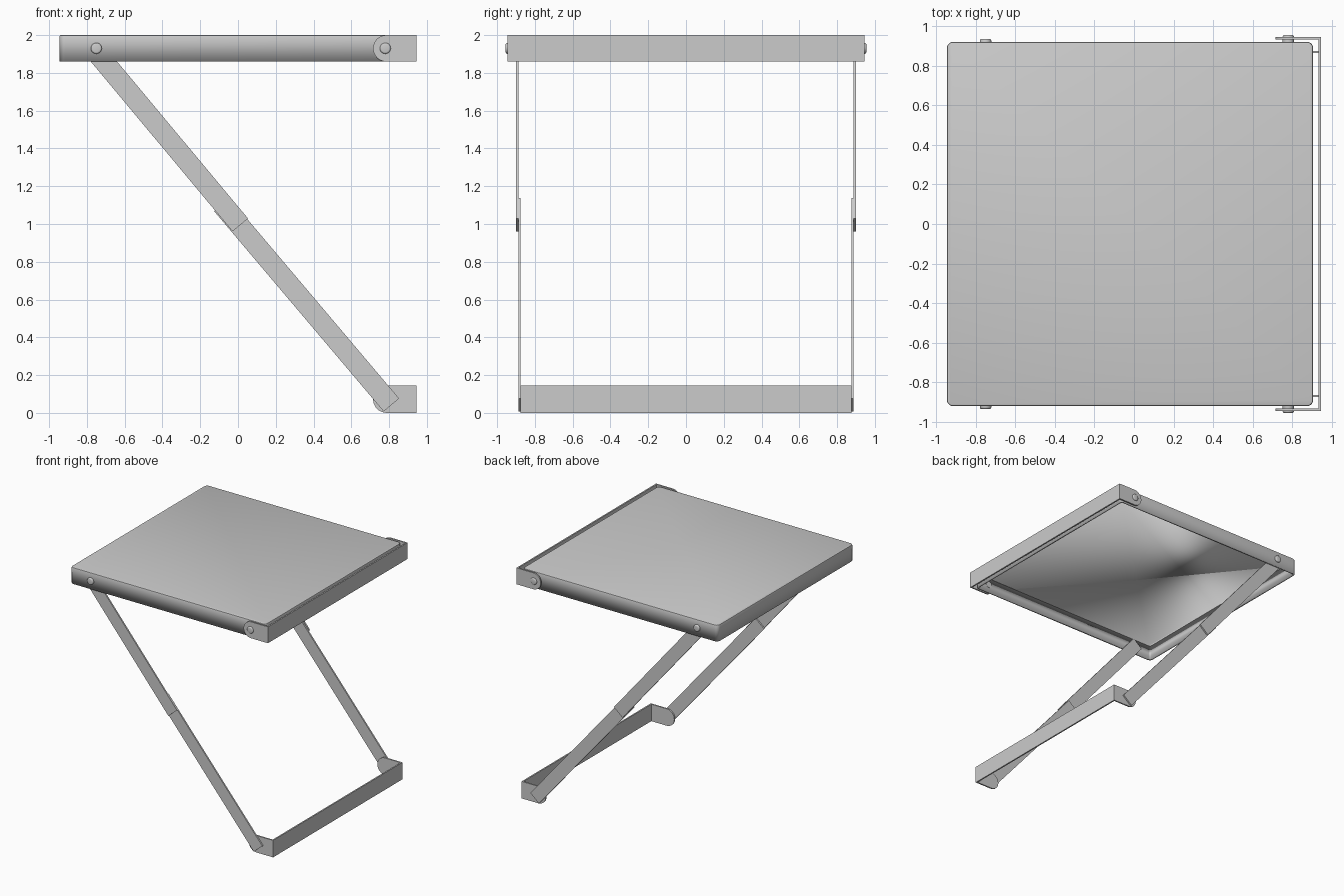
import bpy, bmesh, math
from mathutils import Vector, Matrix

if "Cube" in bpy.data.objects:
    bpy.data.objects.remove(bpy.data.objects["Cube"])


def finish(bm, name, smooth=True):
    bmesh.ops.recalc_face_normals(bm, faces=bm.faces)
    me = bpy.data.meshes.new(name)
    bm.to_mesh(me)
    bm.free()
    ob = bpy.data.objects.new(name, me)
    bpy.context.collection.objects.link(ob)
    if smooth:
        bpy.ops.object.select_all(action='DESELECT')
        ob.select_set(True)
        bpy.context.view_layer.objects.active = ob
        bpy.ops.object.shade_smooth_by_angle(angle=math.radians(35))
    return ob


def add_box(bm, lo, hi):
    lo, hi = Vector(lo), Vector(hi)
    size = hi - lo
    m = Matrix.Translation((lo + hi) / 2) @ Matrix.Diagonal((*size, 1))
    return bmesh.ops.create_cube(bm, size=1, matrix=m)["verts"]


def add_plate(bm, outline, y0, y1):
    """Extrude an x-z outline between two y values."""
    face = bm.faces.new([bm.verts.new((x, y0, z)) for x, z in outline])
    ext = bmesh.ops.extrude_face_region(bm, geom=[face])["geom"]
    vs = [g for g in ext if isinstance(g, bmesh.types.BMVert)]
    bmesh.ops.translate(bm, verts=vs, vec=(0, y1 - y0, 0))


# Tray top: open-bottomed shell with rounded corners
X0, X1, Y, Z0, Z1 = -0.945, 0.905, 0.92, 1.86, 2.0
bm = bmesh.new()
add_box(bm, (X0, -Y, Z0), (X1, Y, Z1))
upright = [e for e in bm.edges if abs(e.verts[0].co.z - e.verts[1].co.z) > 0.1]
bmesh.ops.bevel(bm, geom=upright, offset=0.03, segments=5, profile=0.5, affect='EDGES')
bottom = [f for f in bm.faces if all(v.co.z < Z0 + 0.001 for v in f.verts)]
bmesh.ops.delete(bm, geom=bottom, context='FACES')
rim = [e for e in bm.edges if all(v.co.z > Z1 - 0.001 for v in e.verts)]
bmesh.ops.bevel(bm, geom=rim, offset=0.008, segments=2, profile=0.5, affect='EDGES')
tray = finish(bm, "tray_top")
sol = tray.modifiers.new("thickness", 'SOLIDIFY')
sol.thickness = 0.015
sol.offset = -1
sol.use_even_offset = True


# U-shaped brackets: cross plate and two round-ended arms
def bracket(name, y_out, z0, height, t=0.012):
    r = height / 2
    cx, cz, xe = 0.715 + r, z0 + r, 0.945
    outline = [(xe, z0), (xe, z0 + height)]
    for i in range(17):
        a = math.pi / 2 + math.pi * i / 16
        outline.append((cx + r * math.cos(a), cz + r * math.sin(a)))
    bm = bmesh.new()
    for s in (-1, 1):
        add_plate(bm, outline, s * y_out, s * (y_out - t))
    add_box(bm, (xe - t, -y_out + t, z0), (xe, y_out - t, z0 + height))
    return finish(bm, name)


bracket("tray_bracket", 0.945, 1.86, 0.14)
bracket("foot_bracket", 0.875, 0.0, 0.145)


# Flat bar legs, overlapping at the middle
def leg(name, start, end, y0, y1, width=0.107):
    a, b = Vector(start), Vector(end)
    d = (b - a).normalized()
    n = Vector((-d.y, d.x)) * width / 2
    for side, s in (("front", -1), ("back", 1)):
        bm = bmesh.new()
        add_plate(bm, [a + n, b + n, b - n, a - n], s * y0, s * y1)
        finish(bm, f"{side}_{name}", False)


leg("upper_leg", (-0.785, 1.95), (0.012, 0.995), 0.888, 0.901)
leg("lower_leg", (-0.086, 1.103), (0.812, 0.042), 0.875, 0.888)


# Pivot rivets with rounded heads
def rivet(name, x, y_in, y_out, r=0.029):
    for side, s in (("front", -1), ("back", 1)):
        bm = bmesh.new()
        m = Matrix.Translation((x, s * (y_in + y_out) / 2, 1.93)) @ Matrix.Rotation(math.pi / 2, 4, 'X')
        bmesh.ops.create_cone(bm, cap_ends=True, segments=24, radius1=r, radius2=r,
                              depth=y_out - y_in, matrix=m)
        head = [e for e in bm.edges if all(abs(v.co.y) > y_out - 0.001 for v in e.verts)]
        bmesh.ops.bevel(bm, geom=head, offset=0.009, segments=3, profile=0.5, affect='EDGES')
        finish(bm, f"{side}_{name}")


rivet("leg_rivet", -0.75, 0.9, 0.935)
rivet("bracket_rivet", 0.78, 0.903, 0.955)
